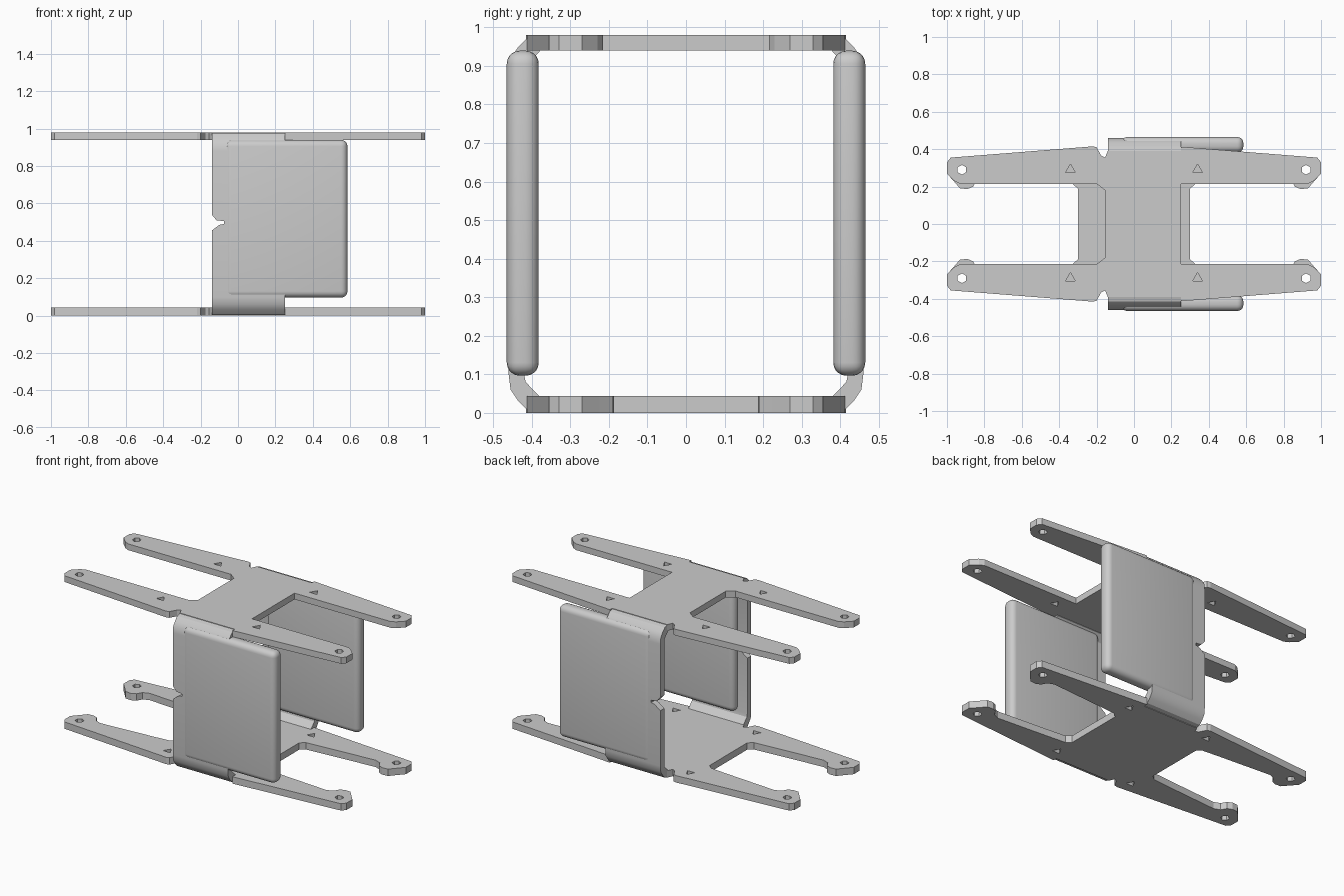
import bpy
import bmesh
import math

scene = bpy.context.scene
old = scene.objects.get("Cube")
if old:
    bpy.data.objects.remove(old, do_unlink=True)

GREY = 0.6
metal = bpy.data.materials.new("plain_grey")
metal.use_nodes = True
metal.diffuse_color = (GREY, GREY, GREY, 1)
metal.node_tree.nodes["Principled BSDF"].inputs["Base Color"].default_value = (GREY, GREY, GREY, 1)


def add_mesh(name, mesh):
    obj = bpy.data.objects.new(name, mesh)
    scene.collection.objects.link(obj)
    mesh.materials.clear()
    mesh.materials.append(metal)
    return obj


def sheet(name, loops, low, high, to_world=lambda a, b, c: (a, b, c)):
    """Extrude an outline (plus hole loops) between two heights."""
    curve = bpy.data.curves.new(name, 'CURVE')
    curve.dimensions = '2D'
    curve.fill_mode = 'BOTH'
    curve.extrude = (high - low) / 2
    for loop in loops:
        spline = curve.splines.new('POLY')
        spline.points.add(len(loop) - 1)
        for point, (a, b) in zip(spline.points, loop):
            point.co = (a, b, 0, 1)
        spline.use_cyclic_u = True
    temp = bpy.data.objects.new(name + "_outline", curve)
    scene.collection.objects.link(temp)
    graph = bpy.context.evaluated_depsgraph_get()
    mesh = bpy.data.meshes.new_from_object(temp.evaluated_get(graph))
    bpy.data.objects.remove(temp, do_unlink=True)
    mid = (low + high) / 2
    bm = bmesh.new()
    bm.from_mesh(mesh)
    for v in bm.verts:
        v.co = to_world(v.co.x, v.co.y, v.co.z + mid)
    bmesh.ops.remove_doubles(bm, verts=bm.verts, dist=1e-4)
    bmesh.ops.recalc_face_normals(bm, faces=bm.faces)
    for f in bm.faces:
        f.smooth = False
    bm.to_mesh(mesh)
    bm.free()
    return add_mesh(name, mesh)


def mirrored(points):
    """Close a half outline with its reflection across the second axis."""
    return points + [(a, -b) for a, b in reversed(points)]


def hole(x, y, r, sides):
    return [(x + r * math.sin(i * math.tau / sides), y + r * math.cos(i * math.tau / sides))
            for i in range(sides)]


def plate_holes(inner_right, inner_left):
    loops = []
    for s in (1, -1):
        loops += [hole(x, s * 0.29, 0.026, 6) for x in (-0.92, 0.92)]
        loops += [hole(x, s * y, 0.03, 3) for x, y in (inner_right, inner_left)]
    return loops


# H-shaped plates: outer edge with the notch beside the wall
outer = [(1, 0.27), (1, 0.33), (0.98, 0.355), (0.25, 0.413), (0.25, 0.39), (-0.14, 0.39),
         (-0.155, 0.355), (-0.175, 0.365), (-0.2, 0.41), (-0.22, 0.415),
         (-0.98, 0.355), (-1, 0.33), (-1, 0.27)]
top_half = ([(0.25, 0.215), (0.93, 0.215), (0.96, 0.23)] + outer +
            [(-0.96, 0.23), (-0.93, 0.215), (-0.2, 0.215), (-0.155, 0.18)])
sheet("top_plate", [mirrored(top_half)] + plate_holes((0.34, 0.29), (-0.34, 0.29)), 0.94, 0.98)

# The lower arms end in a small inward lobe
lobe = [(0.3, 0.19), (0.33, 0.215), (0.45, 0.225), (0.8, 0.25), (0.84, 0.235), (0.86, 0.2),
        (0.89, 0.187), (0.93, 0.19), (0.96, 0.225)]
bottom_half = lobe + outer + [(-x, y) for x, y in reversed(lobe)]
sheet("bottom_plate", [mirrored(bottom_half)] + plate_holes((0.3, 0.32), (-0.26, 0.335)), 0, 0.044)

# Bent side walls joining the plates
bend_out = [(0.385, 0.002), (0.415, 0.01), (0.437, 0.033), (0.455, 0.06), (0.46, 0.1)]
bend_in = [(0.42, 0.1), (0.416, 0.08), (0.38, 0.043)]


def flip(points):
    return [(y, 0.98 - z) for y, z in reversed(points)]


profile = bend_out + flip(bend_out) + flip(bend_in) + bend_in
notch = [(-0.2, 0.55), (-0.14, 0.54), (-0.115, 0.51), (-0.075, 0.505), (-0.075, 0.49),
         (-0.1, 0.485), (-0.14, 0.455), (-0.2, 0.445)]


def build_panel(name, side):
    # Rounded thick panel
    bm = bmesh.new()
    bmesh.ops.create_cube(bm, size=1)
    for v in bm.verts:
        v.co = (0.2575 + v.co.x * 0.655, side * 0.4235 + v.co.y * 0.083, 0.518 + v.co.z * 0.843)
    bmesh.ops.bevel(bm, geom=bm.edges[:], offset=0.034, segments=5, profile=0.5, affect='EDGES')
    mesh = bpy.data.meshes.new(name)
    bm.to_mesh(mesh)
    bm.free()
    return add_mesh(name, mesh)


smooth = []
for label, side in (("front", -1), ("back", 1)):
    wall = sheet(label + "_wall", [profile], -0.14, 0.25, lambda a, b, c: (c, side * a, b))
    cutter = sheet("notch_cutter", [notch], 0.3, 0.6, lambda a, b, c: (a, side * c, b))
    mod = wall.modifiers.new("notch", 'BOOLEAN')
    mod.operation = 'DIFFERENCE'
    mod.solver = 'EXACT'
    mod.object = cutter
    graph = bpy.context.evaluated_depsgraph_get()
    cut = bpy.data.meshes.new_from_object(wall.evaluated_get(graph))
    wall.modifiers.clear()
    wall.data = cut
    bpy.data.objects.remove(cutter, do_unlink=True)
    smooth += [wall, build_panel(label + "_panel", side)]

# Smooth the bends and rounded rims, keep the corners sharp
bpy.ops.object.select_all(action='DESELECT')
for obj in smooth:
    obj.select_set(True)
bpy.context.view_layer.objects.active = smooth[0]
bpy.ops.object.shade_smooth_by_angle(angle=math.radians(30))
